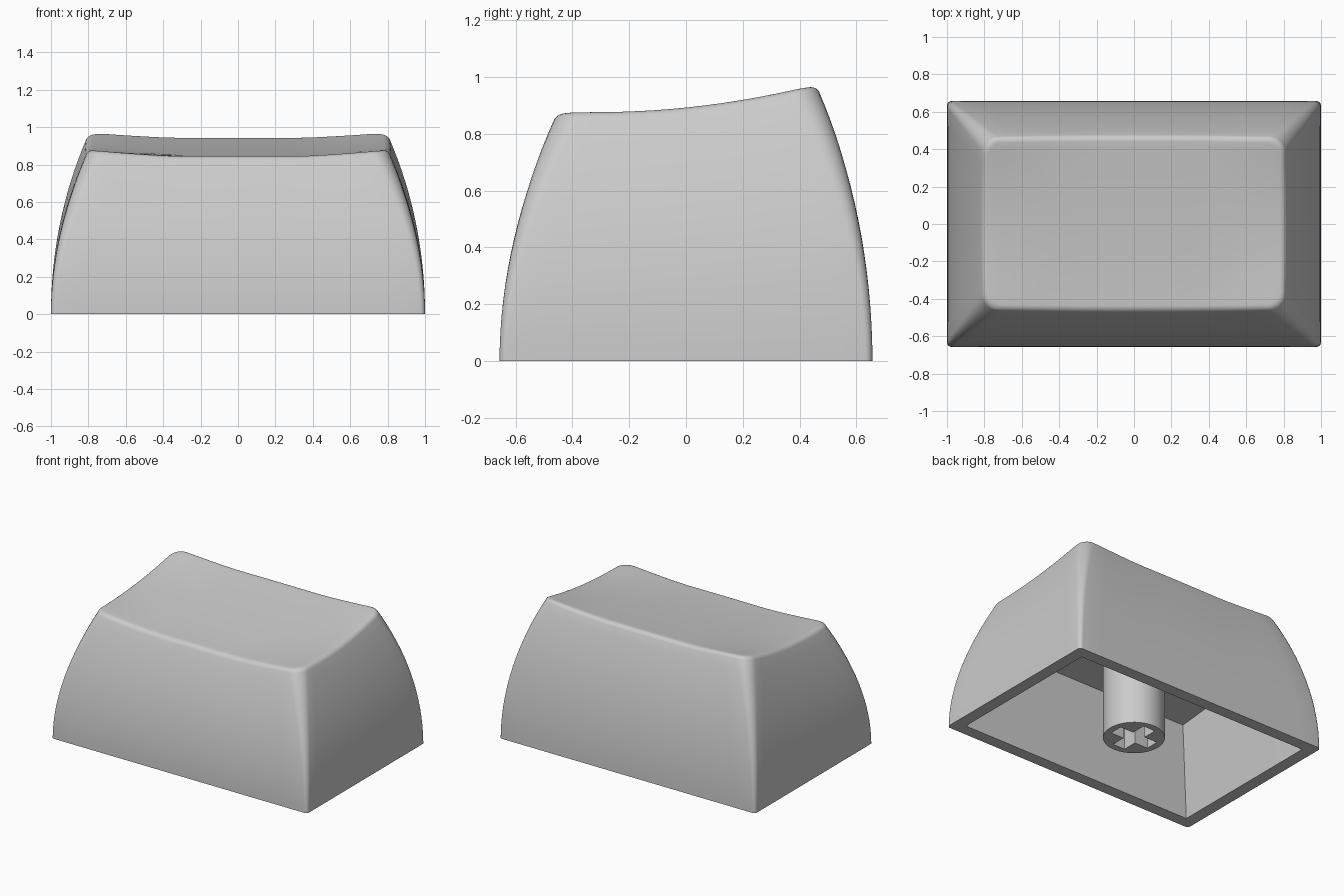
import bpy, bmesh, math
from mathutils import Vector

cube = bpy.data.objects.get("Cube")
if cube:
    bpy.data.objects.remove(cube, do_unlink=True)

grey = bpy.data.materials.new("plain_grey")
grey.use_nodes = True
colour = (0.6, 0.6, 0.6, 1)
grey.diffuse_color = colour
grey.node_tree.nodes["Principled BSDF"].inputs["Base Color"].default_value = colour


def make_object(name, bm):
    bmesh.ops.recalc_face_normals(bm, faces=bm.faces)
    mesh = bpy.data.meshes.new(name)
    bm.to_mesh(mesh)
    bm.free()
    mesh.materials.append(grey)
    obj = bpy.data.objects.new(name, mesh)
    bpy.context.collection.objects.link(obj)
    return obj


def activate(obj):
    bpy.ops.object.select_all(action='DESELECT')
    obj.select_set(True)
    bpy.context.view_layer.objects.active = obj


def smooth(obj):
    activate(obj)
    bpy.ops.object.shade_smooth_by_angle(angle=math.radians(32))


def rounded_rect(hx, y0, y1, r, arc=6, side=14):
    """Outline points, counter-clockwise, with the same count for any size."""
    centres = [(hx - r, y1 - r), (r - hx, y1 - r), (r - hx, y0 + r), (hx - r, y0 + r)]
    arcs = []
    for q, (cx, cy) in enumerate(centres):
        angles = [(q + i / arc) * math.pi / 2 for i in range(arc + 1)]
        arcs.append([Vector((cx + r * math.cos(a), cy + r * math.sin(a))) for a in angles])
    pts = []
    for q in range(4):
        start, end = arcs[q][-1], arcs[(q + 1) % 4][0]
        pts += arcs[q]
        pts += [start.lerp(end, i / side) for i in range(1, side)]
    return pts


def top_height(x, y):
    """Dished top: rises to the back and to both ends."""
    end = min(1, max(0, (abs(x) - 0.33) / 0.47)) ** 1.3
    middle = 0.844 + 0.1 * max(0, (y + 0.47) / 0.92) ** 1.4
    ridge = 0.878 + 0.17 * max(0, y + 0.3) ** 2
    return middle + (ridge - middle) * end


def wall_outline(t, inset=0):
    """Outline of the outer wall, bowed slightly outwards towards the top."""
    pts = rounded_rect(1 - 0.182 * t ** 2 - inset,
                       -0.657 + 0.183 * t ** 1.95 + inset,
                       0.657 - 0.18 * t ** 1.95 - inset,
                       0.025 + 0.06 * t ** 1.5 - inset * 0.5)
    return [Vector((p.x * (1 - 0.05 * t ** 2 * p.y ** 2),
                    p.y * (1 - 0.03 * t ** 2 * p.x ** 2))) for p in pts]


# Cap shell: cavity, rim, curved walls, rounded top edge and dished top in one loft
ceiling_tilt = 0.1
rings = [[(p.x, p.y, 0.61 + ceiling_tilt * (p.y + 0.487))
          for p in rounded_rect(0.815, -0.487, 0.487, 0)],
         [(p.x, p.y, 0) for p in rounded_rect(0.915, -0.573, 0.573, 0)]]

fillet, lean = 0.04, math.radians(23)
drop = fillet * (1 - math.sin(lean))
levels = 16
for i in range(levels + 1):
    t = i / levels
    rings.append([(p.x, p.y, t * (top_height(p.x, p.y) - drop)) for p in wall_outline(t)])

steps = 6
for i in range(1, steps + 1):
    a = lean + (math.pi / 2 - lean) * i / steps
    outline = wall_outline(1, fillet * (math.cos(lean) - math.cos(a)))
    rings.append([(p.x, p.y, top_height(p.x, p.y) - fillet * (1 - math.sin(a)))
                  for p in outline])

inner = 14
for i in range(1, inner):
    s = 1 - i / inner
    rings.append([(p.x * s, p.y * s, top_height(p.x * s, p.y * s)) for p in outline])

bm = bmesh.new()
loops = [[bm.verts.new(co) for co in ring] for ring in rings]
count = len(loops[0])
for low, high in zip(loops, loops[1:]):
    for i in range(count):
        j = (i + 1) % count
        bm.faces.new((low[i], low[j], high[j], high[i]))
bm.faces.new(loops[0])
centre = bm.verts.new((0, 0, top_height(0, 0)))
for i in range(count):
    bm.faces.new((loops[-1][i], loops[-1][(i + 1) % count], centre))
bmesh.ops.remove_doubles(bm, verts=bm.verts, dist=0.00001)
smooth(make_object("cap_shell", bm))

# Round stem under the cap
stem_top = 0.69
bm = bmesh.new()
bmesh.ops.create_cone(bm, cap_ends=True, segments=48, radius1=0.197, radius2=0.197, depth=stem_top)
bmesh.ops.translate(bm, verts=bm.verts, vec=(0, 0, stem_top / 2))
stem = make_object("stem", bm)

# Cross-shaped socket cut into the stem
for size in ((0.3, 0.094, 0.6), (0.094, 0.3, 0.6)):
    bm = bmesh.new()
    bmesh.ops.create_cube(bm, size=1)
    bmesh.ops.scale(bm, verts=bm.verts, vec=size)
    cutter = make_object("socket_cutter", bm)
    cutter.hide_render = True
    activate(stem)
    cut = stem.modifiers.new("socket", 'BOOLEAN')
    cut.operation = 'DIFFERENCE'
    cut.solver = 'EXACT'
    cut.object = cutter
    bpy.ops.object.modifier_apply(modifier=cut.name)
    bpy.data.objects.remove(cutter, do_unlink=True)
smooth(stem)
